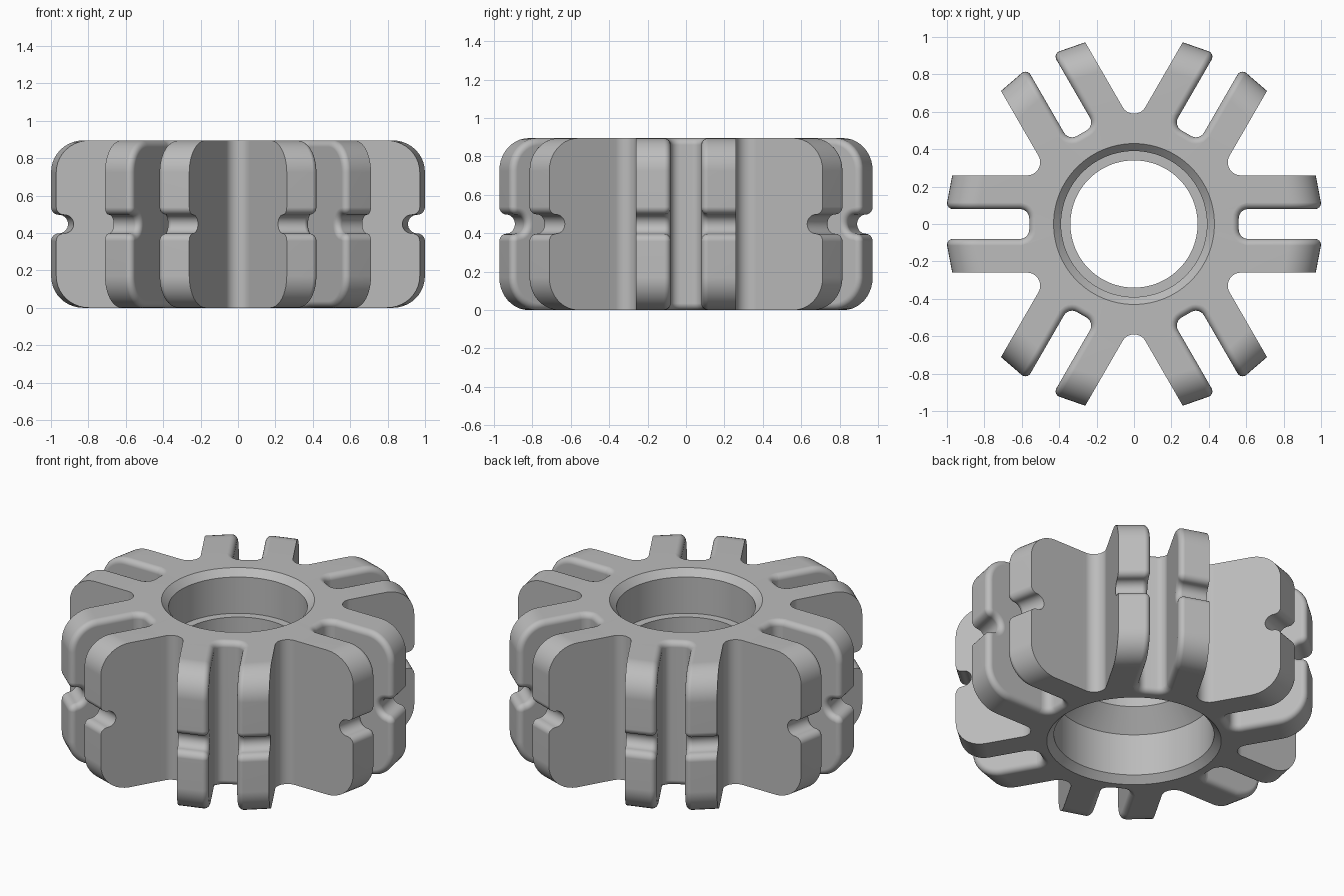
import bpy, bmesh, math
from math import sin, cos, pi, radians, sqrt, atan2

cube = bpy.data.objects.get("Cube")
if cube:
    bpy.data.objects.remove(cube, do_unlink=True)

H = 0.895                  # total height
RIM = 1.006                # outer radius
SLOT, SIDE = 0.08, 0.26    # inner and outer faces of each fin
ROOT = 0.61                # where fins leave the hub
FILLET = 0.035             # rounding along the slots
STEPS = 6

grey = bpy.data.materials.new("plain_grey")
grey.use_nodes = True
color = (0.5, 0.5, 0.5, 1)
grey.diffuse_color = color
grey.node_tree.nodes["Principled BSDF"].inputs["Base Color"].default_value = color


def arc(cx, cy, r, a, b, n=STEPS):
    angles = [radians(a + (b - a) * i / n) for i in range(n + 1)]
    return [(cx + r * cos(t), cy + r * sin(t)) for t in angles]


def loft(name, rows, closed_rows, caps):
    """Join equal loops of points into a skin."""
    bm = bmesh.new()
    loops = [[bm.verts.new(p) for p in row] for row in rows]
    pairs = list(zip(loops, loops[1:]))
    if closed_rows:
        pairs.append((loops[-1], loops[0]))
    for a, b in pairs:
        for i in range(len(a)):
            j = (i + 1) % len(a)
            bm.faces.new((a[i], a[j], b[j], b[i]))
    if caps:
        bm.faces.new(loops[0])
        bm.faces.new(loops[-1])
    bmesh.ops.recalc_face_normals(bm, faces=bm.faces)
    mesh = bpy.data.meshes.new(name)
    bm.to_mesh(mesh)
    bm.free()
    mesh.materials.append(grey)
    return mesh


def place(name, mesh):
    ob = bpy.data.objects.new(name, mesh)
    bpy.context.collection.objects.link(ob)
    return ob


def smooth(ob):
    bpy.ops.object.select_all(action="DESELECT")
    ob.select_set(True)
    bpy.context.view_layer.objects.active = ob
    bpy.ops.object.shade_smooth_by_angle(angle=radians(32))


def weight_normals(ob):
    mod = ob.modifiers.new("even_shading", "WEIGHTED_NORMAL")
    mod.keep_sharp = True


# Hub outline: slot floor, fin root, rounded valley; repeated around
def hub_outline(d):
    half = [(0.56 - d, 0)]
    half += arc(ROOT, SLOT - 0.05, 0.05 + d, 180, 90)
    for i in range(1, STEPS + 1):
        half.append((ROOT, SLOT + d + (SIDE - SLOT - d) * i / STEPS))
    r = 0.07
    centre = 2 * (SIDE + r)
    half += arc(centre * cos(pi / 6), centre * sin(pi / 6), r, 270, 210)
    ring = []
    for k in range(6):
        t = k * pi / 3
        other = [(x, -y) for x, y in reversed(half)]
        for pts, turn in ((half[:-1], t), (other[:-1], t + pi / 3)):
            ring += [(x * cos(turn) - y * sin(turn),
                      x * sin(turn) + y * cos(turn)) for x, y in pts]
    return ring


# Hub: filleted outer wall, then the stepped bore
insets = [(FILLET * (1 - sin(a)), FILLET * (1 - cos(a)))
          for a in [i * pi / 2 / STEPS for i in range(STEPS + 1)]]
levels = insets + [(d, H - z) for d, z in reversed(insets)]
rows = [[(x, y, z) for x, y in hub_outline(d)] for d, z in levels]
bore = [(0.43, H), (0.39, H - 0.04), (0.39, 0.63), (0.34, 0.63),
        (0.34, 0.42), (0.45, 0.3), (0.45, 0.04), (0.49, 0)]
turns = [atan2(y, x) for x, y in hub_outline(0)]
for r, z in bore:
    rows.append([(r * cos(t), r * sin(t), z) for t in turns])
hub = place("hub", loft("hub", rows, True, False))
smooth(hub)
weight_normals(hub)


# Fin outline: rounded corners and a round groove at mid height
def fin_outline(d, y):
    R, mid = RIM - d, H / 2
    lower = arc(RIM - 0.17, 0.17, 0.17 - d, -90, 0, 10)
    lower += arc(RIM - 0.04, mid - 0.09, 0.04 - d, 0, 90)
    lower += arc(RIM - 0.04, mid, 0.05 + d, 270, 180, 8)
    upper = [(r, H - z) for r, z in reversed(lower[:-1])]
    pts = [(sqrt(r * r - y * y), y, z) for r, z in lower + upper]
    return [(ROOT, y, d)] + pts + [(ROOT, y, H - d)]


fin_rows = [fin_outline(0, SIDE)]
for i in range(STEPS + 1):
    a = i * pi / 2 / STEPS
    fin_rows.append(fin_outline(FILLET * (1 - cos(a)),
                                SLOT + FILLET * (1 - sin(a))))
fin_mesh = loft("fin_pair", fin_rows, False, True)

# Six mirrored pairs of fins
for k in range(6):
    pair = place(f"fin_pair_{k + 1}", fin_mesh)
    pair.rotation_euler.z = k * pi / 3
    if k == 0:
        smooth(pair)
    mirror = pair.modifiers.new("mirror", "MIRROR")
    mirror.use_axis = (False, True, False)
    weight_normals(pair)
